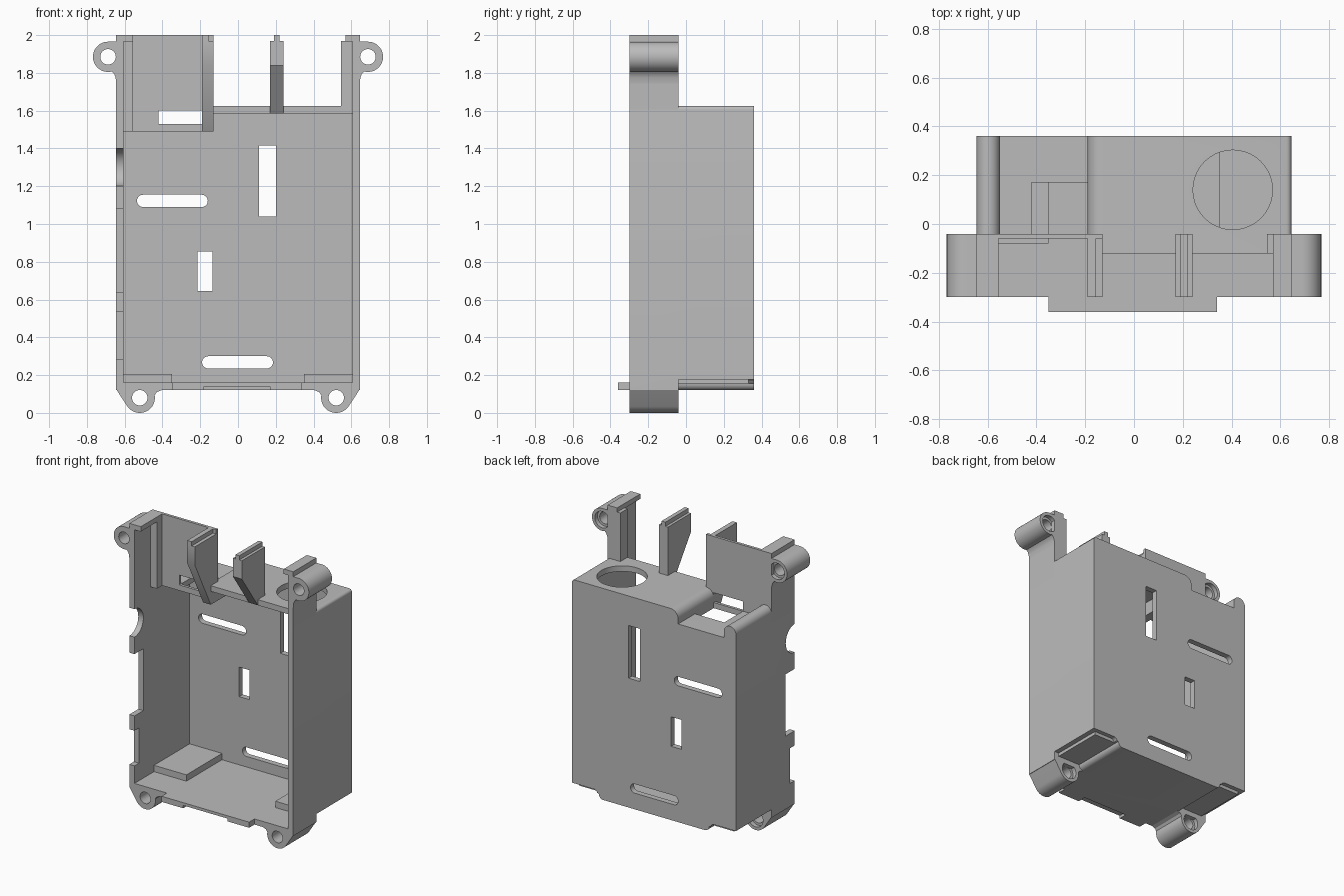
import bpy, bmesh
from math import cos, sin, radians

cube = bpy.data.objects.get("Cube")
if cube:
    bpy.data.objects.remove(cube, do_unlink=True)

grey = bpy.data.materials.new("plain grey")
grey.use_nodes = True
grey.diffuse_color = (0.5, 0.5, 0.5, 1)
grey.node_tree.nodes["Principled BSDF"].inputs["Base Color"].default_value = (0.5, 0.5, 0.5, 1)
parts = []

FRONT, LUG_BACK, BACK = -0.30, -0.04, 0.36
OUT, IN = 0.645, 0.605


def prism(name, pts, lo, hi, axis="y"):
    """Extrude a closed outline along one axis."""
    place = {"x": lambda a, b, t: (t, a, b),
             "y": lambda a, b, t: (a, t, b),
             "z": lambda a, b, t: (a, b, t)}[axis]
    bm = bmesh.new()
    low = [bm.verts.new(place(a, b, lo)) for a, b in pts]
    high = [bm.verts.new(place(a, b, hi)) for a, b in pts]
    bm.faces.new(low)
    bm.faces.new(high)
    for i in range(len(pts)):
        j = (i + 1) % len(pts)
        bm.faces.new((low[i], low[j], high[j], high[i]))
    bmesh.ops.recalc_face_normals(bm, faces=bm.faces)
    mesh = bpy.data.meshes.new(name)
    bm.to_mesh(mesh)
    bm.free()
    mesh.materials.append(grey)
    ob = bpy.data.objects.new(name, mesh)
    bpy.context.collection.objects.link(ob)
    parts.append(ob)
    return ob


def rect(a, b, c, d):
    return [(a, c), (b, c), (b, d), (a, d)]


def box(name, x0, x1, y0, y1, z0, z1):
    return prism(name, rect(x0, x1, z0, z1), y0, y1)


def arc(cx, cy, r, start, end, n=16):
    steps = [radians(start + (end - start) * i / n) for i in range(n + 1)]
    return [(cx + r * cos(t), cy + r * sin(t)) for t in steps]


def circle(cx, cy, r):
    return arc(cx, cy, r, 0, 360, 40)[:-1]


def slot(x0, x1, z0, z1):
    r, zc = (z1 - z0) / 2, (z0 + z1) / 2
    return arc(x1 - r, zc, r, -90, 90) + arc(x0 + r, zc, r, 90, 270)


def cut(target, cutter):
    mod = target.modifiers.new("cut", "BOOLEAN")
    mod.operation, mod.solver, mod.object = "DIFFERENCE", "EXACT", cutter
    bpy.context.view_layer.objects.active = target
    bpy.ops.object.modifier_apply(modifier=mod.name)
    parts.remove(cutter)
    bpy.data.objects.remove(cutter, do_unlink=True)


def flip(pts, side):
    return [(side * x, z) for x, z in pts]


# Case shell with a sunken corner in its top
outline = ([(-OUT, 0.12), (OUT, 0.12)] + arc(0.625, 1.605, 0.02, 0, 90, 6)
           + arc(-0.13, 1.565, 0.06, 90, 180, 10) + [(-0.19, 1.53), (-0.55, 1.53)]
           + arc(-0.5975, 1.575, 0.0475, 0, 180))
shell = prism("case_shell", outline, FRONT, BACK)
cavity = [(-IN, 0.16), (IN, 0.16), (IN, 1.585), (-0.13, 1.585), (-0.13, 1.49), (-IN, 1.49)]
cut(shell, prism("cavity", cavity, -0.5, 0.32))

# Open front part of the top
cut(shell, box("top_opening", -0.13, IN, -0.5, -0.12, 1.4, 1.8))
cut(shell, box("pocket_opening", -IN, -0.13, -0.5, -0.06, 1.4, 1.8))

# Holes in the back and top
for i, pts in enumerate([slot(-0.535, -0.16, 1.09, 1.155), slot(-0.19, 0.185, 0.235, 0.30),
                         rect(0.11, 0.20, 1.04, 1.415), rect(-0.215, -0.135, 0.645, 0.855)]):
    cut(shell, prism("back_hole", pts, 0.2, 0.5))
cut(shell, prism("round_hole", circle(0.405, 0.14, 0.163), 1.5, 1.7, "z"))
cut(shell, box("pocket_hole", -0.42, -0.19, -0.065, 0.17, 1.4, 1.6))

# Port notches along the front edge of one side wall
cut(shell, prism("round_notch", circle(FRONT, 1.30, 0.10), -0.7, -0.6, "x"))
cut(shell, box("large_notch", -0.7, -0.6, -0.5, -0.20, 0.64, 1.08))
cut(shell, box("small_notch", -0.7, -0.6, -0.5, -0.25, 0.285, 0.535))

# Curved grooves behind the lower lugs
for side in (-1, 1):
    groove = ([(0.8, 0.0), (0.8, 0.178), (0.49, 0.178)] + arc(0.475, 0.148, 0.03, 90, 160, 6)
              + arc(0.40, 0.155, 0.035, 0, -90, 6) + [(0.40, 0.0)])
    cut(shell, prism("groove", flip(groove, side), LUG_BACK, 0.5))

# Mirrored side pieces
for side, word in ((-1, "right"), (1, "left")):
    xs = sorted((side * 0.35, side * 0.61))
    box(word + "_floor_pad", *xs, -0.08, 0.33, 0.155, 0.205)

    xs = sorted((side * IN, side * OUT))
    box(word + "_upper_wall", *xs, FRONT, LUG_BACK, 1.5, 2.0)

    # Upper lug
    pts = ([(0.62, 1.965)] + arc(0.688, 1.885, 0.08, 90, -105, 28)
           + [(0.656, 1.795), (0.648, 1.775), (OUT, 1.745), (0.62, 1.745)])
    upper = prism(word + "_upper_lug", flip(pts, side), FRONT, LUG_BACK)
    # Lower lug
    pts = ([(OUT, 0.2), (OUT, 0.125)] + arc(0.52, 0.08, 0.08, -35, -190, 24)
           + [(0.43, 0.11), (0.405, 0.12), (0.405, 0.15), (0.61, 0.15), (0.61, 0.2)])
    lower = prism(word + "_lower_lug", flip(pts, side), FRONT, LUG_BACK)
    for lug, x, z in ((upper, 0.688, 1.885), (lower, 0.52, 0.08)):
        cut(lug, prism("screw_hole", circle(side * x, z, 0.041), -0.5, 0.1))
        cut(lug, prism("counterbore", circle(side * x, z, 0.058), -0.07, 0.1))

# Posts and top flanges beside the upper walls
box("left_post", 0.545, 0.61, -0.12, LUG_BACK, 1.585, 1.97)
box("left_flange", 0.57, 0.62, FRONT, LUG_BACK, 1.965, 2.0)
box("right_post", -0.61, -0.555, -0.12, LUG_BACK, 1.49, 1.97)
box("right_flange", -0.62, -0.555, FRONT, LUG_BACK, 1.965, 2.0)

# Back panel of the pocket, with a window at its foot
panel = box("pocket_panel", -0.63, -0.13, -0.06, LUG_BACK, 1.49, 2.0)
cut(panel, box("panel_window", -0.42, -0.19, -0.2, 0.1, 1.53, 1.60))


def rib(name, x0, x1, t0, t1, foot):
    """Tapered upright rib with a narrow tongue on top."""
    side = [(LUG_BACK, foot), (LUG_BACK, 1.97), (FRONT, 1.97), (FRONT, 1.84), (-0.12, foot)]
    prism(name, side, x0, x1, "x")
    box(name + "_tongue", t0, t1, FRONT, LUG_BACK, 1.965, 2.0)


rib("centre_rib", 0.17, 0.24, 0.19, 0.22, 1.585)
rib("pocket_rib", -0.19, -0.13, -0.19, -0.155, 1.49)

# Front lip on the floor
lip = box("front_lip", -0.35, 0.34, -0.36, -0.29, 0.12, 0.16)
cut(lip, box("lip_notch", -0.18, 0.17, -0.5, FRONT, 0.1, 0.14))

# Smooth the curves, keep the edges sharp
bpy.ops.object.select_all(action="DESELECT")
for ob in parts:
    ob.select_set(True)
bpy.context.view_layer.objects.active = shell
bpy.ops.object.shade_smooth_by_angle(angle=radians(30))
